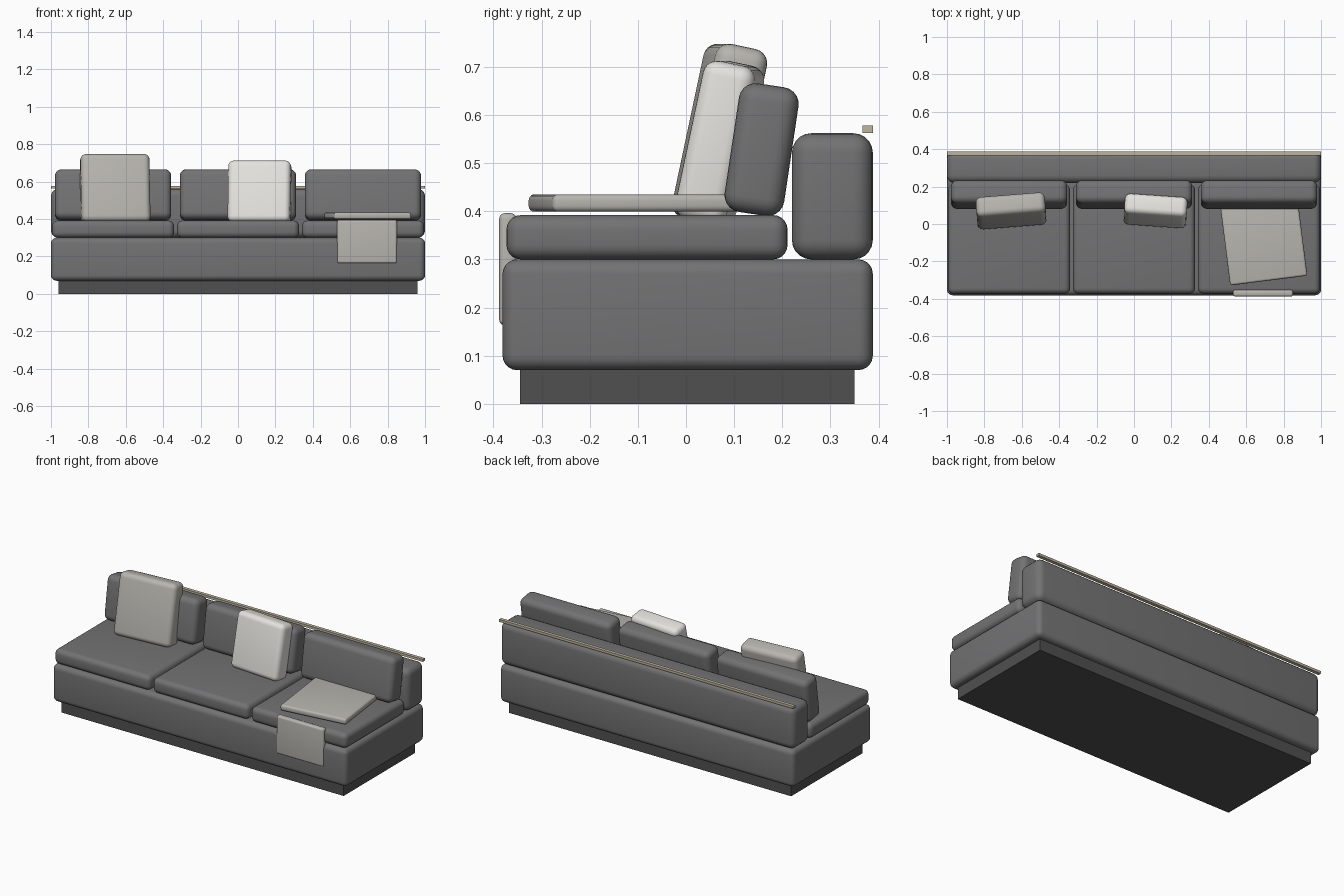
import bpy
from math import radians

if "Cube" in bpy.data.objects:
    bpy.data.objects.remove(bpy.data.objects["Cube"])


def material(name, rgb):
    m = bpy.data.materials.new(name)
    m.diffuse_color = (*rgb, 1)
    m.use_nodes = True
    m.node_tree.nodes["Principled BSDF"].inputs["Base Color"].default_value = m.diffuse_color
    return m


CHARCOAL = material("charcoal_fabric", (0.17, 0.17, 0.175))
DARK = material("dark_plinth", (0.08, 0.08, 0.08))
STONE = material("stone_fabric", (0.48, 0.465, 0.43))
IVORY = material("ivory_fabric", (0.78, 0.77, 0.73))
WOOD = material("pale_wood", (0.52, 0.46, 0.34))


def box(name, centre, size, mat, bevel=0.0, rot=(0, 0, 0), segments=5):
    """Box with rounded edges; rotation in degrees."""
    bpy.ops.mesh.primitive_cube_add(size=1, location=centre)
    ob = bpy.context.object
    ob.name = name
    ob.scale = size
    bpy.ops.object.transform_apply(location=False, rotation=False, scale=True)
    ob.rotation_euler = [radians(a) for a in rot]
    ob.data.materials.append(mat)
    if bevel:
        mod = ob.modifiers.new("rounding", "BEVEL")
        mod.width = bevel
        mod.segments = segments
        bpy.ops.object.modifier_apply(modifier=mod.name)
        bpy.ops.object.shade_smooth_by_angle(angle=radians(35))
    return ob


def span(name, x, y, z, mat, bevel=0.0):
    """Upright box given by its ranges along each axis."""
    ranges = (x, y, z)
    return box(name, [(a + b) / 2 for a, b in ranges],
               [b - a for a, b in ranges], mat, bevel)


# Plinth, base, backrest and rear rail
span("plinth", (-0.96, 0.96), (-0.345, 0.35), (0, 0.07), DARK)
span("base", (-1, 1), (-0.381, 0.388), (0.07, 0.30), CHARCOAL, 0.03)
span("backrest", (-1, 1), (0.22, 0.388), (0.30, 0.562), CHARCOAL, 0.04)
span("rear_rail", (-1, 1), (0.367, 0.388), (0.563, 0.578), WOOD)

# Three seat cushions, each with a leaning back cushion
for i, side in enumerate(("left", "middle", "right")):
    x = (i - 1) * 0.668
    box(f"seat_cushion_{side}", (x, -0.081, 0.346), (0.652, 0.584, 0.092),
        CHARCOAL, 0.03)
    box(f"back_cushion_{side}", (x, 0.157, 0.528), (0.622, 0.125, 0.27),
        CHARCOAL, 0.035, (-8.5, 0, 0))

# Loose throw pillows
box("throw_pillow_large", (-0.657, 0.07, 0.561), (0.37, 0.11, 0.37), STONE,
    0.03, (-12, 0, 4.5))
box("throw_pillow_small", (0.115, 0.07, 0.543), (0.335, 0.11, 0.335), IVORY,
    0.03, (-12, 0, -4))

# Folded blanket on the seat and its hanging end
box("blanket_top", (0.693, -0.084, 0.417), (0.415, 0.44, 0.036), STONE,
    0.012, (0, 0, 7.2), 4)
span("blanket_drop", (0.53, 0.85), (-0.388, -0.352), (0.163, 0.396), STONE,
     0.012)
